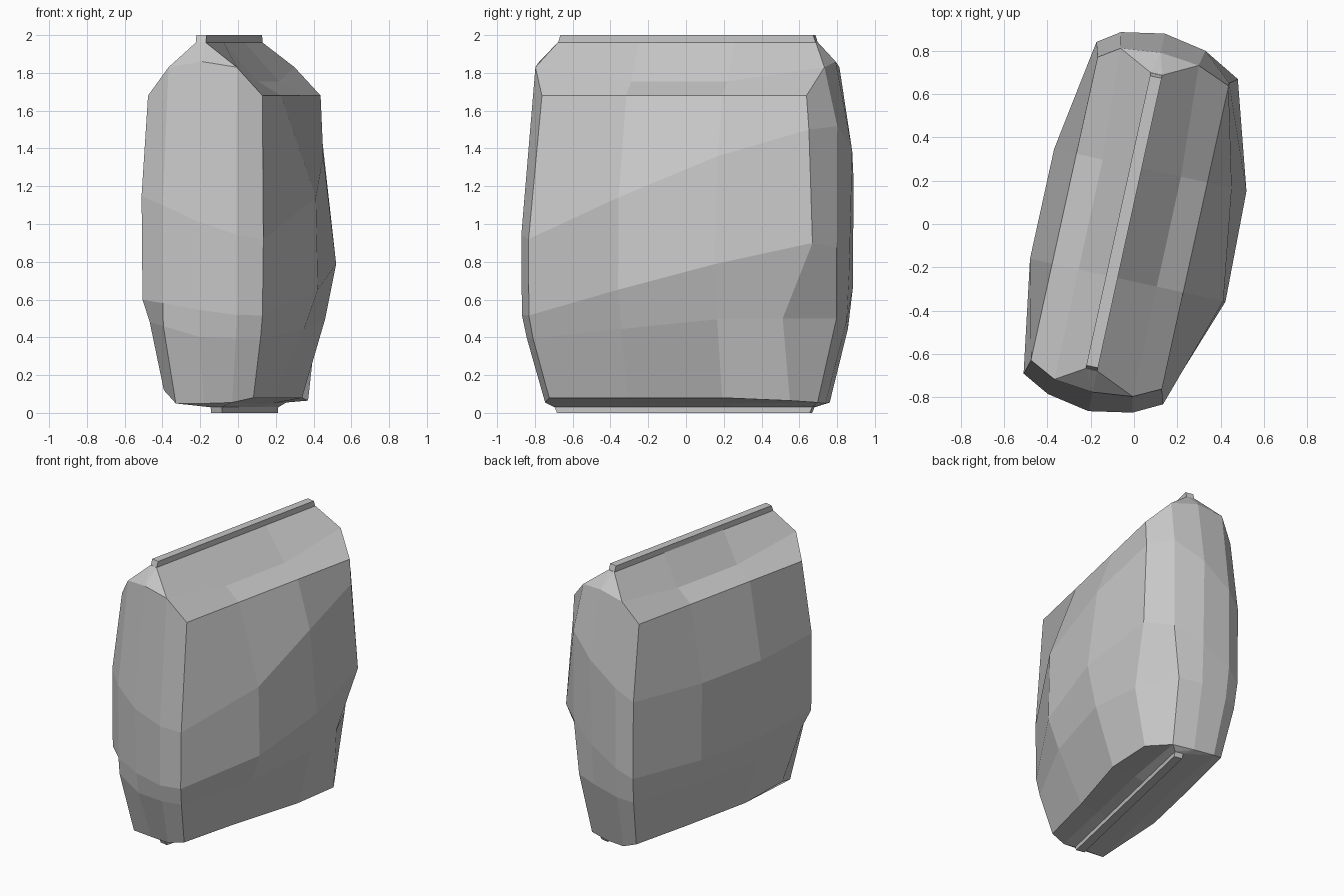
import bpy, bmesh, math
from mathutils import Matrix

cube = bpy.data.objects.get("Cube")
if cube:
    bpy.data.objects.remove(cube, do_unlink=True)

grey = bpy.data.materials.new("plain grey")
grey.use_nodes = True
grey.diffuse_color = (0.57, 0.57, 0.57, 1)
bsdf = next(n for n in grey.node_tree.nodes if n.type == "BSDF_PRINCIPLED")
bsdf.inputs["Base Color"].default_value = grey.diffuse_color

# The whole bag is turned a little about the vertical axis
PLACE = Matrix.Rotation(-math.radians(12.4), 4, "Z") @ Matrix.Translation((-0.02, 0, 0))
SIDE_V = 0.26          # lengthwise position of the side bulges
SEAL_V = 0.70          # half length of the seals
BACK_SHIFT = 0.03      # the back end leans slightly to the right
BACK_CORNER, BACK_MID, FRONT_CORNER, FRONT_MID = 3, 4, 10, 11   # ring indices


def finish(name, bm):
    bmesh.ops.recalc_face_normals(bm, faces=bm.faces)
    bm.transform(PLACE)
    mesh = bpy.data.meshes.new(name)
    bm.to_mesh(mesh)
    bm.free()
    mesh.materials.append(grey)
    obj = bpy.data.objects.new(name, mesh)
    bpy.context.collection.objects.link(obj)
    return obj


def ring(bm, corner, mid, right, left, ends, height):
    """Fourteen points around the bag: two bulging sides and two rounded ends."""
    cv, mv, ev = ends
    points = [(corner, -cv), (right[0], -SIDE_V), (right[1], SIDE_V), (corner, cv),
              (mid, mv), (0, ev), (-mid, mv),
              (-corner, cv), (-left, SIDE_V), (-left, -SIDE_V), (-corner, -cv),
              (-mid, -mv), (0, -ev), (mid, -mv)]
    verts = [bm.verts.new((u, v, height(u, v, corner))) for u, v in points]
    for vert in verts[4:7]:
        vert.co.x -= BACK_SHIFT
    return verts


def slanted(z_left, z_right, skew):
    """Crease height that climbs towards the back on the right side."""
    def height(u, v, corner):
        t = min(max((u / corner + 1) / 2, 0), 1)
        return z_left + (z_right + skew * v - z_left) * t
    return height


def rounded(z_corner, z_mid, z_centre):
    """Edge height of a cap, arched over the two ends."""
    def height(u, v, corner):
        if abs(v) <= SIDE_V or abs(u) >= corner:
            return z_corner
        return z_centre if u == 0 else z_mid
    return height


def cap(bm, r, mid, z_mid, ridge, z_ridge):
    """Close a ring with two sloping panels meeting at a narrow ridge."""
    def inner(u, z):
        return [bm.verts.new((u, v, z)) for v in (-SIDE_V, SIDE_V)]

    def ridge_row(u):
        return [bm.verts.new((u, v, z_ridge))
                for v in (-SEAL_V, -SIDE_V, SIDE_V, SEAL_V)]

    rows = [r[0:4], [r[13], *inner(mid, z_mid), r[4]],
            ridge_row(ridge[1]), ridge_row(ridge[0]),
            [r[11], *inner(-mid, z_mid), r[6]], r[10:6:-1]]
    for a, b in zip(rows, rows[1:]):
        for i in range(3):
            bm.faces.new((a[i], a[i + 1], b[i + 1], b[i]))
    for end, centre in ((0, r[12]), (3, r[5])):
        for a, b in zip(rows[1:], rows[2:5]):
            bm.faces.new((a[end], b[end], centre))


# Bag body: rings from bottom to top
bm = bmesh.new()
rings = [
    ring(bm, 0.255, 0.15, (0.27, 0.31), 0.265, (0.69, 0.735, 0.745), rounded(0.08, 0.055, 0.05)),
    ring(bm, 0.31, 0.19, (0.435, 0.435), 0.37, (0.765, 0.825, 0.86), slanted(0.42, 0.47, 0.1)),
    ring(bm, 0.325, 0.20, (0.51, 0.495), 0.41, (0.785, 0.85, 0.875), slanted(0.6, 0.72, 0.26)),
    ring(bm, 0.33, 0.20, (0.50, 0.425), 0.415, (0.785, 0.853, 0.89), slanted(1.15, 1.25, 0.42)),
    ring(bm, 0.31, 0.185, (0.31, 0.31), 0.31, (0.717, 0.78, 0.80), rounded(1.68, 1.83, 1.86)),
]

# Dented corners, diagonally opposite each other
rings[3][BACK_CORNER].co = (0.31, 0.73, 1.5)
rings[2][BACK_CORNER].co = (0.345, 0.757, 0.9)
rings[1][BACK_CORNER].co = (0.32, 0.59, 0.5)
rings[0][BACK_CORNER].co = (0.264, 0.617, 0.065)
rings[1][BACK_MID].co = (0.13, 0.84, 0.5)
rings[1][FRONT_CORNER].co = (-0.3, -0.72, 0.48)
rings[0][FRONT_CORNER].co = (-0.25, -0.6, 0.12)
rings[1][FRONT_MID].co = (-0.2, -0.84, 0.46)
rings[0][FRONT_MID].co = (-0.15, -0.76, 0.05)

for low, high in zip(rings, rings[1:]):
    for i in range(len(low)):
        j = (i + 1) % len(low)
        bm.faces.new((low[i], low[j], high[j], high[i]))
cap(bm, rings[-1], 0.185, 1.755, (-0.055, 0.0), 1.96)
cap(bm, rings[0], 0.15, 0.05, (0.025, 0.085), 0.03)
finish("bag_body", bm)


# Thin pressed seals along the top and bottom
def seal(name, u0, u1, z_base, z_tip):
    bm = bmesh.new()
    bmesh.ops.create_cube(bm, size=1)
    for vert in bm.verts:
        tip = vert.co.z > 0
        vert.co.x = u1 if vert.co.x > 0 else u0
        vert.co.y = math.copysign(SEAL_V - (0.015 if tip else 0), vert.co.y)
        vert.co.z = z_tip if tip else z_base
    finish(name, bm)


seal("top_seal", -0.055, 0.0, 1.955, 2.0)
seal("bottom_seal", 0.025, 0.085, 0.035, 0.0)
